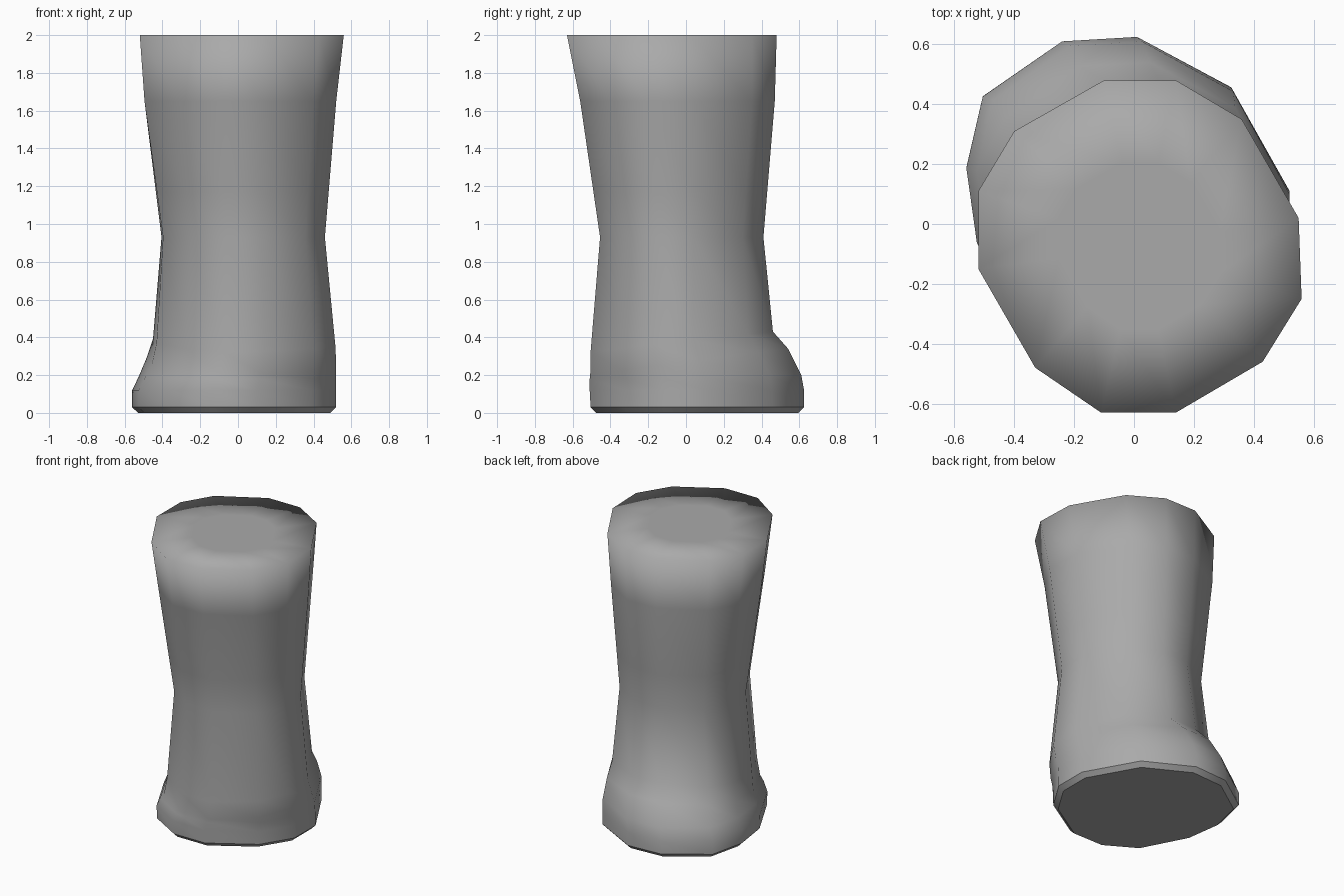
import bpy, bmesh

cube = bpy.data.objects.get("Cube")
if cube:
    bpy.data.objects.remove(cube, do_unlink=True)

grey = bpy.data.materials.new("plain_grey")
grey.use_nodes = True
COLOR = (0.4, 0.4, 0.4, 1)
grey.diffuse_color = COLOR
grey.node_tree.nodes["Principled BSDF"].inputs["Base Color"].default_value = COLOR

# Outlines of the shaft opening and of the foot, point for point
SHAFT = [(-.10, .48), (.14, .48), (.36, .35), (.55, .02), (.56, -.25), (.43, -.46),
         (.14, -.63), (-.11, -.63), (-.33, -.48), (-.52, -.15), (-.52, .11), (-.40, .31)]
FOOT = [(-.24, .615), (.01, .63), (.325, .46), (.52, .11), (.52, -.12), (.39, -.33),
        (.10, -.51), (-.14, -.51), (-.36, -.38), (-.525, -.06), (-.56, .19), (-.505, .43)]

# Each ring: height, tilt along y, share of foot outline, x min, x max, y min, y max
RINGS = [
    (0.00, 0.00, 1.0, -.53, .49, -.475, .595),
    (0.03, 0.00, 1.0, -.56, .52, -.505, .625),
    (0.12, 0.00, 1.0, -.56, .52, -.51, .625),
    (0.19, 0.02, 1.0, -.525, .52, -.51, .61),
    (0.27, 0.13, 0.9, -.485, .52, -.507, .54),
    (0.38, 0.11, 0.6, -.45, .515, -.505, .46),
    (0.93, 0.00, 0.3, -.405, .46, -.455, .41),
    (1.17, 0.00, 0.2, -.435, .48, -.49, .43),
    (1.65, 0.00, 0.0, -.495, .52, -.56, .47),
    (2.00, 0.00, 0.0, -.52, .56, -.63, .48),
]


def fit(values, low, high):
    a, b = min(values), max(values)
    return [low + (v - a) / (b - a) * (high - low) for v in values]


def ring_points(z, tilt, foot, x0, x1, y0, y1):
    mix = [(s[0] + (f[0] - s[0]) * foot, s[1] + (f[1] - s[1]) * foot)
           for s, f in zip(SHAFT, FOOT)]
    xs = fit([p[0] for p in mix], x0, x1)
    ys = fit([p[1] for p in mix], y0, y1)
    return [(x, y, z + tilt * y) for x, y in zip(xs, ys)]


# Loft the boot wall through the rings
bm = bmesh.new()
loops = [[bm.verts.new(p) for p in ring_points(*r)] for r in RINGS]

# Inner ring of the flat top, so the shading rounds over the rim
loops.append([bm.verts.new((.02 + (x - .02) * .5, -.075 + (y + .075) * .5, 2.0))
              for x, y in SHAFT])

n = len(SHAFT)
for low, high in zip(loops, loops[1:]):
    for i in range(n):
        j = (i + 1) % n
        bm.faces.new((low[i], low[j], high[j], high[i]))
bm.faces.new(loops[-1])
sole = bm.faces.new(loops[0])
bmesh.ops.recalc_face_normals(bm, faces=bm.faces)

# Smooth all over, with a crisp edge around the flat sole
for f in bm.faces:
    f.smooth = True
for loop in loops[:2]:
    for i in range(n):
        bm.edges.get((loop[i], loop[(i + 1) % n])).smooth = False

mesh = bpy.data.meshes.new("boot")
bm.to_mesh(mesh)
bm.free()
mesh.materials.append(grey)
boot = bpy.data.objects.new("boot", mesh)
bpy.context.collection.objects.link(boot)
